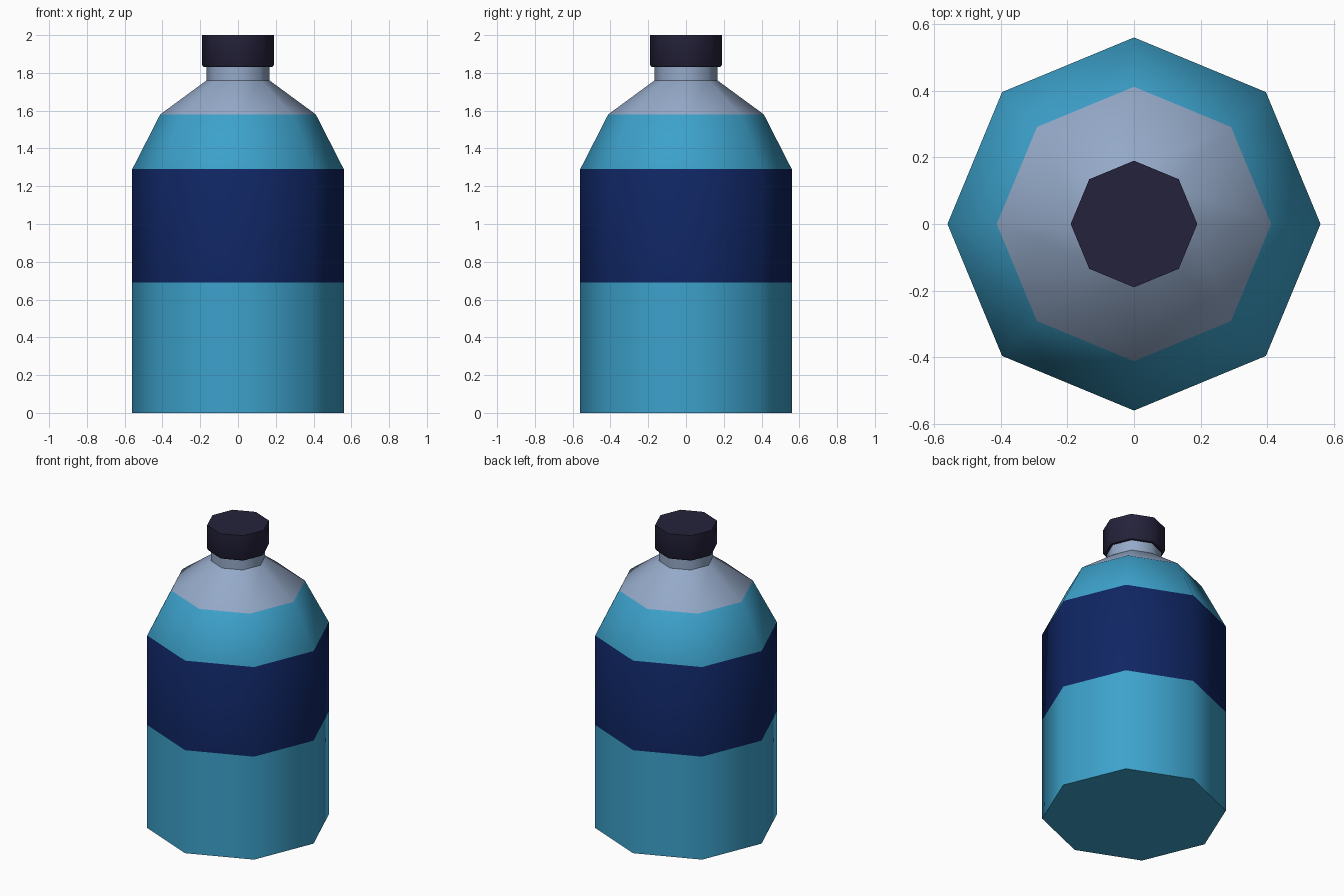
import bpy
import bmesh
from math import cos, sin, pi, radians

SIDES = 8

default = bpy.data.objects.get("Cube")
if default:
    bpy.data.objects.remove(default, do_unlink=True)


def material(name, rgb):
    mat = bpy.data.materials.new(name)
    mat.use_nodes = True
    colour = (*rgb, 1.0)
    mat.diffuse_color = colour
    bsdf = next(n for n in mat.node_tree.nodes if n.type == "BSDF_PRINCIPLED")
    bsdf.inputs["Base Color"].default_value = colour
    return mat


def lathe(name, profile, bands, materials):
    """Turn (radius, z) points into a capped ring stack; bands gives a material per segment."""
    bm = bmesh.new()
    rings = []
    for radius, z in profile:
        angles = [2 * pi * i / SIDES for i in range(SIDES)]
        rings.append([bm.verts.new((radius * cos(a), radius * sin(a), z)) for a in angles])
    for low, high, band in zip(rings, rings[1:], bands):
        for i in range(SIDES):
            j = (i + 1) % SIDES
            bm.faces.new((low[i], low[j], high[j], high[i])).material_index = band
    bm.faces.new(rings[0][::-1]).material_index = bands[0]
    bm.faces.new(rings[-1]).material_index = bands[-1]
    bm.normal_update()
    mesh = bpy.data.meshes.new(name)
    bm.to_mesh(mesh)
    bm.free()
    for mat in materials:
        mesh.materials.append(mat)
    obj = bpy.data.objects.new(name, mesh)
    bpy.context.collection.objects.link(obj)
    # Soft sides, crisp rims
    bpy.ops.object.select_all(action="DESELECT")
    obj.select_set(True)
    bpy.context.view_layer.objects.active = obj
    bpy.ops.object.shade_smooth_by_angle(angle=radians(48))
    return obj


water = material("water_blue", (0.046, 0.36, 0.60))
label = material("label_navy", (0.005, 0.019, 0.125))
plastic = material("clear_plastic_grey", (0.30, 0.40, 0.58))
lid = material("cap_dark", (0.018, 0.016, 0.043))

# Bottle body: water, label, water, empty shoulder, neck
lathe("bottle_body",
      [(0.56, 0), (0.56, 0.69), (0.56, 1.29), (0.412, 1.58), (0.167, 1.76), (0.167, 1.85)],
      [0, 1, 0, 2, 2], [water, label, plastic])

# Screw cap with a slightly chamfered lower rim
lathe("bottle_cap", [(0.182, 1.83), (0.19, 1.842), (0.19, 2.0)], [0, 0], [lid])
